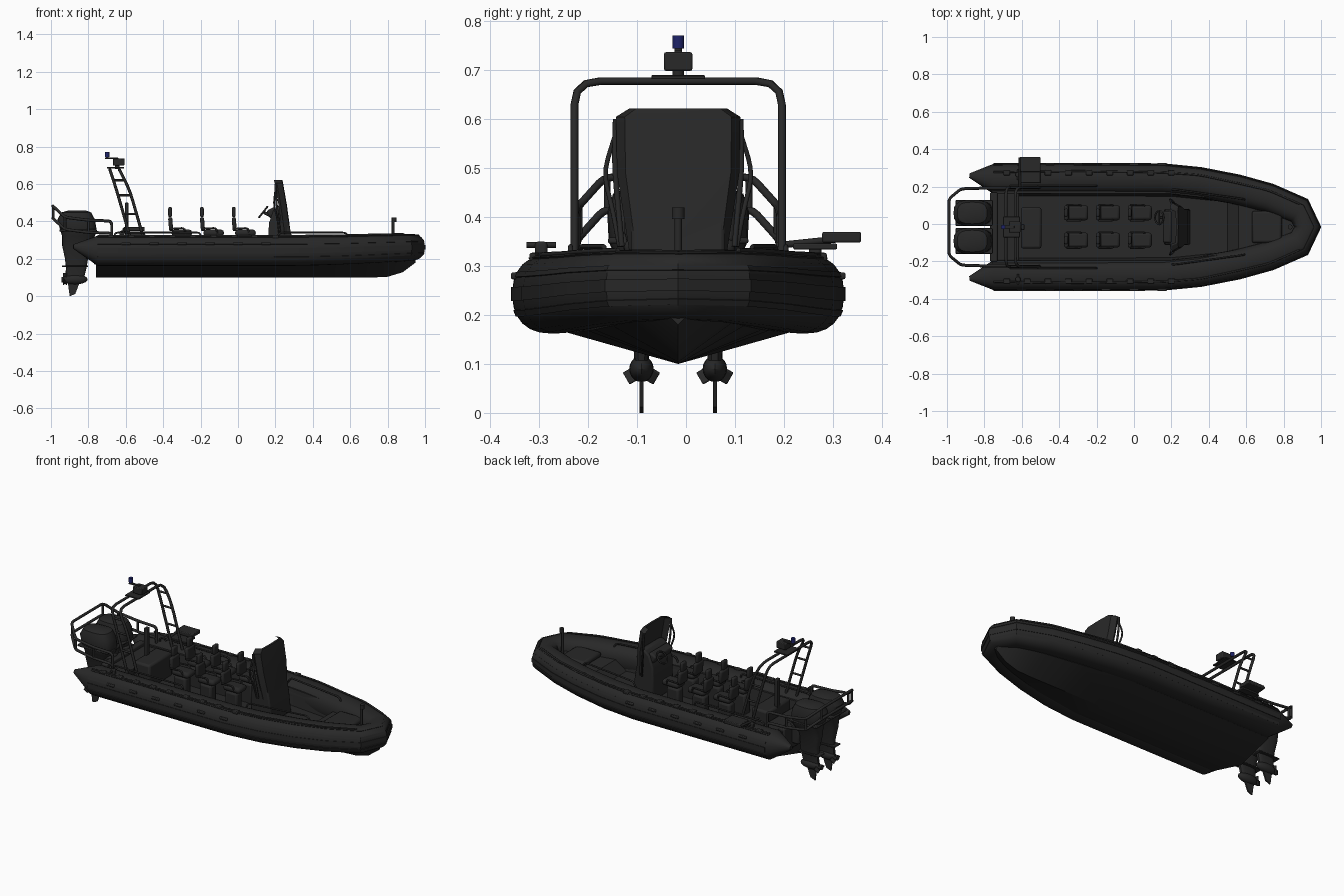
import bpy, bmesh, math
from math import sin, cos, pi
from mathutils import Vector, Matrix

if bpy.data.objects.get("Cube"):
    bpy.data.objects.remove(bpy.data.objects["Cube"])

CENTRE_Y = -0.016


def material(name, colour):
    m = bpy.data.materials.new(name)
    m.use_nodes = True
    m.diffuse_color = (*colour, 1)
    m.node_tree.nodes["Principled BSDF"].inputs["Base Color"].default_value = (*colour, 1)
    return m


BLACK = material("charcoal", (0.021, 0.021, 0.021))
BLUE = material("lamp blue", (0.013, 0.017, 0.14))


def finish(name, bm, mat=BLACK, bevel=0.0):
    bmesh.ops.recalc_face_normals(bm, faces=bm.faces)
    me = bpy.data.meshes.new(name)
    bm.to_mesh(me)
    bm.free()
    me.materials.append(mat)
    ob = bpy.data.objects.new(name, me)
    ob.location.y = CENTRE_Y
    bpy.context.collection.objects.link(ob)
    if bevel:
        mod = ob.modifiers.new("soft edges", 'BEVEL')
        mod.width, mod.segments = bevel, 2
    bpy.ops.object.select_all(action='DESELECT')
    ob.select_set(True)
    bpy.context.view_layer.objects.active = ob
    bpy.ops.object.shade_smooth_by_angle(angle=math.radians(35))


def box(name, centre, size, bevel=0.006, tilt=0):
    bm = bmesh.new()
    m = Matrix.Translation(centre) @ Matrix.Rotation(tilt, 4, 'Y') @ Matrix.Diagonal((*size, 1))
    bmesh.ops.create_cube(bm, size=1, matrix=m)
    finish(name, bm, bevel=bevel)


def cylinder(name, centre, r, h, mat=BLACK, turn=0):
    bm = bmesh.new()
    m = Matrix.Translation(centre) @ Matrix.Rotation(turn, 4, 'Y')
    bmesh.ops.create_cone(bm, cap_ends=True, segments=16, radius1=r, radius2=r, depth=h, matrix=m)
    finish(name, bm, mat)


def loft(name, rings, bevel=0.0):
    bm = bmesh.new()
    vs = [[bm.verts.new(p) for p in ring] for ring in rings]
    n = len(rings[0])
    for a, b in zip(vs, vs[1:]):
        for i in range(n):
            j = (i + 1) % n
            bm.faces.new((a[i], a[j], b[j], b[i]))
    bm.faces.new(vs[0])
    bm.faces.new(vs[-1])
    finish(name, bm, bevel=bevel)


def pipe(name, pts, r=0.008, cyclic=False, corner=0.04):
    """Round bar with softened corners, swept along points."""
    path = [Vector(p) for p in pts]
    if not cyclic:
        soft = [path[0]]
        for a, b, c in zip(path, path[1:], path[2:]):
            d = min(corner, (b - a).length * 0.45, (c - b).length * 0.45)
            p, q = b + (a - b).normalized() * d, b + (c - b).normalized() * d
            soft += [p.lerp(b, t).lerp(b.lerp(q, t), t) for t in (0, 0.33, 0.67, 1)]
        path = soft + [path[-1]]
    cu = bpy.data.curves.new(name, 'CURVE')
    cu.dimensions = '3D'
    sp = cu.splines.new('POLY')
    sp.points.add(len(path) - 1)
    for pt, p in zip(sp.points, path):
        pt.co = (*p, 1)
    sp.use_cyclic_u = cyclic
    cu.bevel_depth, cu.bevel_resolution, cu.use_fill_caps = r, 2, True
    cu.materials.append(BLACK)
    ob = bpy.data.objects.new(name, cu)
    ob.location.y = CENTRE_Y
    bpy.context.collection.objects.link(ob)


def rounded(v, power=0.7):
    return math.copysign(abs(v) ** power, v)


# Inflatable collar: plan stations (x, half width, radius, height)
half = [(-0.88, 0.275, 0.012, 0.265), (-0.75, 0.258, 0.081, 0.243), (-0.3, 0.258, 0.081, 0.243),
        (0.15, 0.257, 0.081, 0.243), (0.35, 0.237, 0.081, 0.244), (0.55, 0.2, 0.079, 0.248),
        (0.72, 0.155, 0.077, 0.254), (0.885, 0.088, 0.074, 0.26)]
stations = half + [(0.928, 0, 0.071, 0.262)] + [(x, -y, r, z) for x, y, r, z in reversed(half)]


def sweep(name, section, path):
    rings = []
    for i, (x, y, r, z) in enumerate(path):
        a, b = path[max(i - 1, 0)], path[min(i + 1, len(path) - 1)]
        t = Vector((b[0] - a[0], b[1] - a[1], 0)).normalized()
        out = Vector((-t.y, t.x, 0))
        rings.append([Vector((x, y, z)) + out * (u * r) + Vector((0, 0, v * r)) for u, v in section])
    loft(name, rings)


def strip(angle, thick, spread):
    a, b = math.radians(angle - spread), math.radians(angle + spread)
    return [(k * rounded(cos(t), 0.85), k * rounded(sin(t), 0.85))
            for k, t in ((0.95, a), (thick, a), (thick, b), (0.95, b))]


turns = [k * pi / 12 for k in range(24)]
sweep("collar", [(rounded(cos(t), 0.85), rounded(sin(t), 0.85)) for t in turns], stations)
for angle, thick, spread in ((0, 1.04, 7), (-25, 1.03, 5), (25, 1.03, 4), (62, 1.04, 3)):
    sweep("rub_strake", strip(angle, thick, spread), stations[1:-1])

# Hull with V bottom, gunwale and sunken floor: x, keel height, half beam, chine height, floor height
hull = [(-0.76, 0.10, 0.23, 0.165, 0.2), (0.2, 0.10, 0.228, 0.165, 0.2),
        (0.5, 0.10, 0.185, 0.168, 0.2), (0.56, 0.10, 0.172, 0.17, 0.26), (0.72, 0.10, 0.135, 0.178, 0.265),
        (0.8, 0.104, 0.11, 0.184, 0.27), (0.88, 0.128, 0.075, 0.19, 0.27), (0.95, 0.18, 0.02, 0.2, 0.275)]
rings = []
for x, kz, b, cz, fz in hull:
    side = [(b, cz), (b, 0.295), (b * 0.78, 0.295), (b * 0.72, fz)]
    rings.append([(x, 0, kz)] + [(x, y, z) for y, z in side] + [(x, -y, z) for y, z in reversed(side)])
loft("hull", rings)
box("transom", (-0.75, 0, 0.24), (0.04, 0.37, 0.14))
box("aft_deck", (-0.68, 0, 0.25), (0.13, 0.36, 0.08))
box("aft_locker", (-0.55, -0.005, 0.27), (0.11, 0.22, 0.14), 0.012)
box("bow_step", (0.71, 0, 0.285), (0.16, 0.17, 0.03), 0.012)
pipe("bow_post", [(0.83, 0, 0.27), (0.83, 0, 0.415)], 0.008)
cylinder("bow_post_head", (0.835, 0, 0.408), 0.013, 0.024)
box("aft_post", (-0.595, 0, 0.4), (0.02, 0.03, 0.2), 0.004)

# Lifelines and fittings along the collar
for s in (1, -1):
    rope = [(x, s * (y + 0.035 + 0.006 * (i % 2)), z + r * 0.98)
            for i, (x, y, r, z) in enumerate(half[1:])]
    pipe("lifeline", rope, 0.005)
    for k in range(9):
        box("rope_patch", (-0.68 + k * 0.11, s * 0.29, 0.318), (0.035, 0.028, 0.018), 0.004)
    for k in range(6):
        box("side_handle", (-0.6 + k * 0.15, s * 0.334, 0.28), (0.05, 0.016, 0.014), 0.004)
    pipe("grab_rail", [(-0.66, s * 0.22, 0.3), (-0.66, s * 0.22, 0.34), (-0.2, s * 0.22, 0.34),
                       (-0.2, s * 0.22, 0.3)], 0.005)
    pipe("bow_rail", [(0.2, s * 0.2, 0.3), (0.22, s * 0.2, 0.34), (0.58, s * 0.15, 0.34),
                      (0.6, s * 0.145, 0.3)], 0.005)
    box("mooring_bitt", (-0.62, s * 0.28, 0.33), (0.025, 0.025, 0.04))
    pipe("mooring_bar", [(-0.62, s * 0.25, 0.343), (-0.62, s * 0.31, 0.343)], 0.006)
box("equipment_case", (-0.555, 0.334, 0.359), (0.11, 0.08, 0.022), 0.004)
box("equipment_tray", (-0.555, 0.28, 0.34), (0.11, 0.09, 0.012), 0.003)
pipe("equipment_arm", [(-0.61, 0.2, 0.342), (-0.61, 0.372, 0.36)], 0.007)

# Six jockey seats
for x in (-0.31, -0.14, 0.03):
    for y in (-0.07, 0.076):
        box("seat_pedestal", (x, y, 0.25), (0.08, 0.055, 0.13), 0.012)
        box("seat_cushion", (x + 0.01, y, 0.338), (0.11, 0.08, 0.035), 0.014)
        box("seat_back", (x - 0.05, y, 0.385), (0.022, 0.08, 0.075), 0.009, -0.08)
        box("seat_headrest", (x - 0.053, y, 0.45), (0.02, 0.045, 0.055), 0.008)
        for s in (1, -1):
            pipe("seat_grip", [(x - 0.05, y + s * 0.042, 0.36), (x + 0.025, y + s * 0.042, 0.365),
                               (x + 0.03, y + s * 0.035, 0.33)], 0.005)

# Helm console
body = [(0.16, 0.2), (0.165, 0.39), (0.19, 0.46), (0.225, 0.49), (0.25, 0.49), (0.285, 0.33), (0.3, 0.2)]
loft("console", [[(x, s * 0.096, z) for x, z in body] for s in (1, -1)], bevel=0.008)
# Flat fronted windscreen with short wings turned backwards
screen = []
for x, z, w in ((0.28, 0.33, 0.1), (0.258, 0.49, 0.125), (0.238, 0.605, 0.127), (0.234, 0.622, 0.1)):
    plan = [(x - 0.03, -w), (x, -w * 0.86), (x + 0.003, 0), (x, w * 0.86), (x - 0.03, w)]
    screen.append([(px, y, z) for px, y in plan] + [(px - 0.012, y * 0.95, z) for px, y in reversed(plan)])
loft("windscreen", screen)
box("dashboard", (0.185, 0, 0.445), (0.05, 0.17, 0.05), 0.01, -0.5)
for s in (1, -1):
    pipe("screen_frame", [(0.2, s * 0.128, 0.6), (0.205, s * 0.13, 0.5), (0.225, s * 0.115, 0.34)], 0.006)
    pipe("console_rail", [(0.2, s * 0.128, 0.57), (0.19, s * 0.153, 0.49), (0.21, s * 0.135, 0.42),
                          (0.22, s * 0.12, 0.34)], 0.005)
wheel = Matrix.Translation((0.135, 0.05, 0.45)) @ Matrix.Rotation(-0.9, 4, 'Y')
pipe("steering_wheel", [wheel @ Vector((0.036 * cos(k * pi / 8), 0.036 * sin(k * pi / 8), 0))
                        for k in range(16)], 0.005, True)
pipe("wheel_spoke", [wheel @ Vector((0, -0.036, 0)), wheel @ Vector((0, 0.036, 0))], 0.004)
pipe("wheel_column", [wheel @ Vector((0, 0, 0)), (0.19, 0.05, 0.42)], 0.008)

# Leaning arch with rungs
W = 0.212
for name, foot, knee, top in (("arch_front", -0.505, -0.58, -0.635), ("arch_rear", -0.575, -0.65, -0.685)):
    left = [(foot, W, 0.31), (knee, W, 0.57), (top, W, 0.678)]
    pipe(name, left + [(x, -y, z) for x, y, z in reversed(left)], 0.008, corner=0.06)
for s in (1, -1):
    for z, xa, xb in ((0.62, -0.605, -0.664), (0.54, -0.572, -0.64), (0.44, -0.543, -0.612)):
        pipe("arch_rung", [(xa, s * W, z), (xb, s * W, z)], 0.006)
box("arch_plate", (-0.655, 0, 0.686), (0.09, 0.11, 0.008), 0.002)
cylinder("radar_stem", (-0.645, 0, 0.695), 0.012, 0.03)
box("radar_box", (-0.638, 0, 0.718), (0.062, 0.058, 0.038), 0.004)
box("lamp_arm", (-0.675, 0, 0.737), (0.07, 0.016, 0.008), 0.002)
cylinder("lamp_base", (-0.7, 0, 0.742), 0.008, 0.012)
cylinder("blue_lamp", (-0.7, 0, 0.758), 0.012, 0.026, BLUE)

# Stern guard rails around the engines
for drop in (0, 0.065):
    left = [(-0.675, 0.208, 0.3), (-0.675, 0.208, 0.402 - drop), (-0.8, 0.208, 0.406 - drop),
            (-0.925, 0.204, 0.422 - drop), (-0.99, 0.15, 0.482 - drop)]
    pipe("stern_rail", left + [(x, -y, z) for x, y, z in reversed(left)], 0.008, corner=0.022)
for s in (1, -1):
    for x, y, z in ((-0.988, 0.145, 0.48), (-0.925, 0.202, 0.42), (-0.8, 0.207, 0.405)):
        pipe("rail_post", [(x, s * y, z), (x, s * y, z - 0.065)], 0.007)

# Twin outboard engines: height, rear x, front x, half width
profile = [(0.457, -0.91, -0.81, 0.035), (0.448, -0.945, -0.785, 0.058), (0.41, -0.965, -0.765, 0.07),
           (0.35, -0.95, -0.755, 0.067), (0.322, -0.94, -0.765, 0.055), (0.27, -0.94, -0.8, 0.036),
           (0.2, -0.925, -0.802, 0.026), (0.15, -0.92, -0.81, 0.017), (0.09, -0.925, -0.825, 0.014)]
for side in (1, -1):
    y0 = side * 0.075
    loft("engine", [[((a + b) / 2 + (b - a) / 2 * rounded(cos(k * pi / 10)),
                      y0 + w * rounded(sin(k * pi / 10)), z) for k in range(20)] for z, a, b, w in profile])
    box("cowl_seam", (-0.855, y0, 0.352), (0.2, 0.137, 0.012), 0.004)
    box("engine_bracket", (-0.785, y0, 0.26), (0.06, 0.07, 0.12), 0.01)
    box("cavitation_plate", (-0.872, y0, 0.16), (0.14, 0.06, 0.008), 0.003)
    bm = bmesh.new()
    bmesh.ops.create_uvsphere(bm, u_segments=16, v_segments=10, radius=1,
                              matrix=Matrix.Translation((-0.872, y0, 0.09)) @ Matrix.Diagonal((0.068, 0.025, 0.027, 1)))
    finish("gearcase", bm)
    fin = [(-0.912, 0.09), (-0.84, 0.09), (-0.87, 0.012), (-0.9, 0.0)]
    loft("skeg", [[(x, y0 + s * 0.004, z) for x, z in fin] for s in (1, -1)])
    cylinder("propeller_hub", (-0.925, y0, 0.088), 0.015, 0.04, turn=pi / 2)
    for k in range(3):
        bm = bmesh.new()
        m = (Matrix.Translation((-0.925, y0, 0.088)) @ Matrix.Rotation(k * 2 * pi / 3, 4, 'X')
             @ Matrix.Translation((0, 0, 0.021)) @ Matrix.Rotation(0.6, 4, 'Z')
             @ Matrix.Diagonal((0.006, 0.032, 0.03, 1)))
        bmesh.ops.create_cube(bm, size=1, matrix=m)
        finish("propeller_blade", bm, bevel=0.002)
